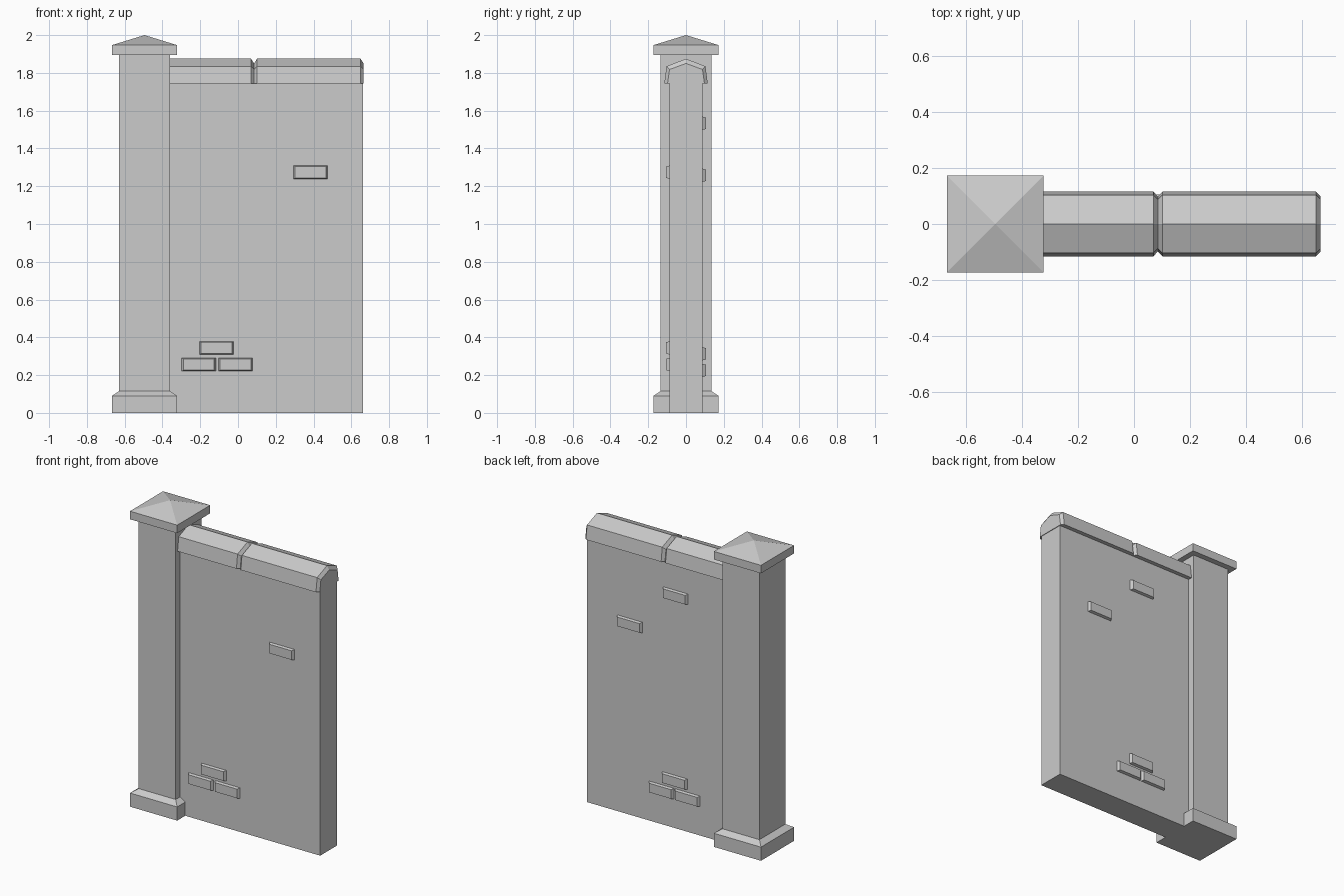
import bpy, bmesh

if "Cube" in bpy.data.objects:
    bpy.data.objects.remove(bpy.data.objects["Cube"])


def loft(name, rings):
    """Skin a closed solid through matching rings of points."""
    bm = bmesh.new()
    loops = [[bm.verts.new(p) for p in ring] for ring in rings]
    n = len(loops[0])
    for a, b in zip(loops, loops[1:]):
        for i in range(n):
            j = (i + 1) % n
            bm.faces.new((a[i], a[j], b[j], b[i]))
    bm.faces.new(loops[0])
    bm.faces.new(loops[-1])
    bmesh.ops.remove_doubles(bm, verts=bm.verts, dist=1e-5)
    bmesh.ops.recalc_face_normals(bm, faces=bm.faces)
    mesh = bpy.data.meshes.new(name)
    bm.to_mesh(mesh)
    bm.free()
    obj = bpy.data.objects.new(name, mesh)
    bpy.context.collection.objects.link(obj)
    return obj


def rect_xy(x0, x1, y0, y1, z):
    return [(x0, y0, z), (x1, y0, z), (x1, y1, z), (x0, y1, z)]


def square(half, z):
    return rect_xy(PX - half, PX + half, -half, half, z)


# Pillar: stepped base, shaft and overhanging cap
PX, SHAFT, WIDE = -0.495, 0.135, 0.172
loft("pillar", [square(WIDE, 0), square(WIDE, 0.09), square(SHAFT, 0.115),
                square(SHAFT, 1.894), square(WIDE, 1.894), square(WIDE, 1.947)])

# Pyramid roof on the cap
bpy.ops.mesh.primitive_cone_add(vertices=4, radius1=WIDE * 2 ** 0.5, radius2=0,
                                depth=0.053, location=(PX, 0, 1.9735),
                                rotation=(0, 0, 0.785398))
bpy.context.object.name = "pillar_cap_roof"

# Wall slab
WALL = 0.088
loft("wall", [rect_xy(-0.37, 0.661, -WALL, WALL, 0),
              rect_xy(-0.37, 0.661, -WALL, WALL, 1.78)])


# Gabled coping stones with bevelled ends
def gable(x, base, eave, eave_z, top):
    return [(x, -base, 1.743), (x, -eave, eave_z), (x, 0, top),
            (x, eave, eave_z), (x, base, 1.743)]


def coping(name, x0, x1, bevel=0.016):
    small, full = (0.098, 0.087, 1.818, 1.85), (0.115, 0.103, 1.835, 1.875)
    loft(name, [gable(x0, *small), gable(x0 + bevel, *full),
                gable(x1 - bevel, *full), gable(x1, *small)])


coping("coping_left", -0.39, 0.085)
coping("coping_right", 0.085, 0.665)


# Raised bricks with slightly bevelled faces
def brick(name, x, z, side):
    def face(inset_x, inset_z, y):
        w, h = 0.091 - inset_x, 0.035 - inset_z
        return [(x - w, y * side, z - h), (x + w, y * side, z - h),
                (x + w, y * side, z + h), (x - w, y * side, z + h)]
    loft(name, [face(0, 0, 0.08), face(0, 0, WALL), face(0.010, 0.005, 0.105)])


front = [(-0.208, 0.256), (-0.013, 0.256), (-0.114, 0.344), (0.384, 1.274)]
back = [(0.117, 0.225), (-0.074, 0.225), (0.02, 0.313), (0.348, 1.258), (0.013, 1.533)]
for label, spots, side in (("front", front, -1), ("back", back, 1)):
    for i, (x, z) in enumerate(spots):
        brick(f"{label}_brick_{i + 1}", x, z, side)
